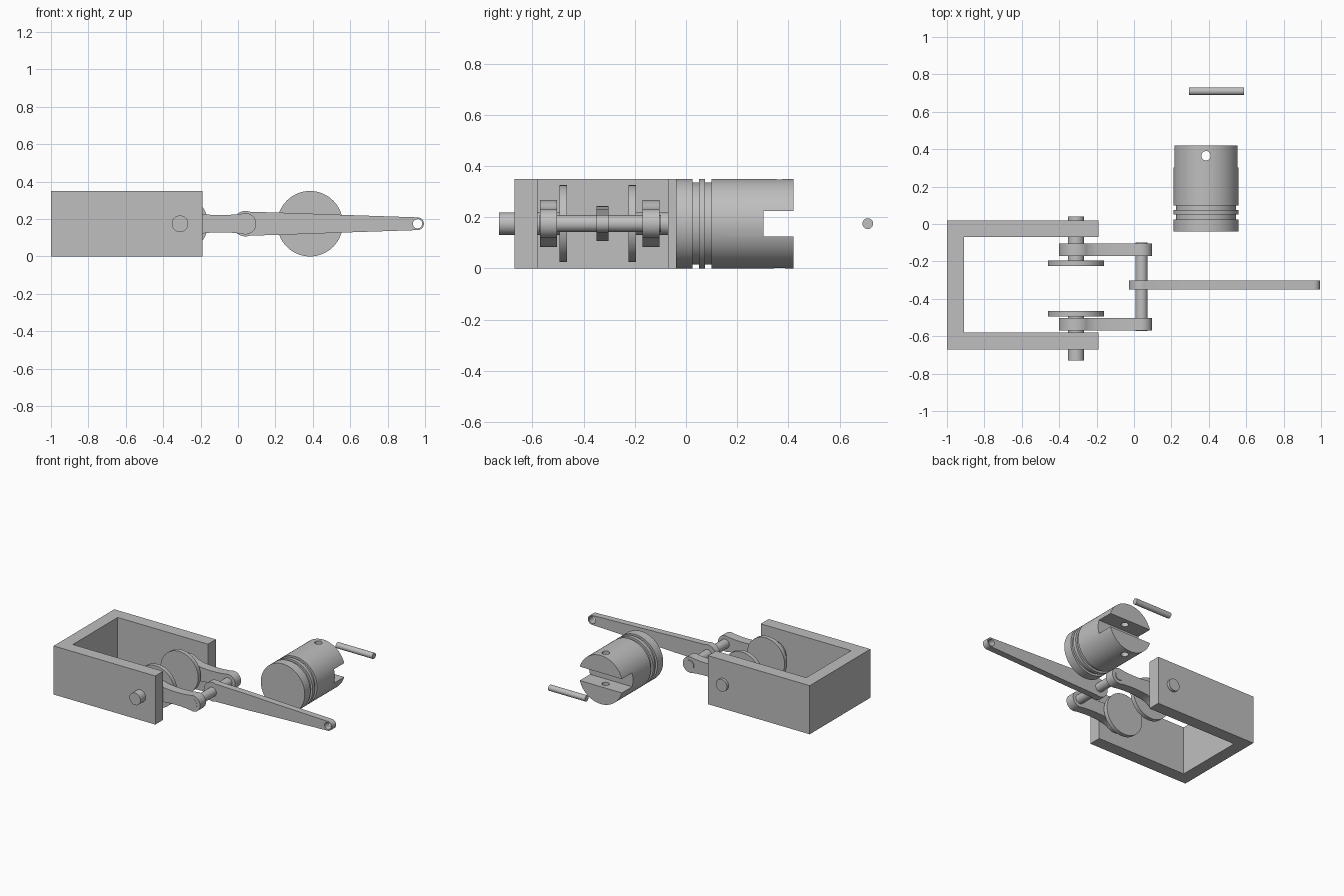
import bpy, bmesh
from math import sin, cos, radians, pi
from mathutils import Matrix, Vector

cube = bpy.data.objects.get("Cube")
if cube:
    bpy.data.objects.remove(cube, do_unlink=True)

GREY = (0.52, 0.52, 0.52, 1)
steel = bpy.data.materials.new("steel grey")
steel.use_nodes = True
steel.diffuse_color = GREY
steel.node_tree.nodes["Principled BSDF"].inputs["Base Color"].default_value = GREY

MID = 0.175          # height of every axis
SHAFT_X, CRANK_X, ROD_END_X = -0.31, 0.04, 0.96
FRAME_Y = -0.325     # centre line of frame and rod


def finish(name, bm):
    bmesh.ops.recalc_face_normals(bm, faces=bm.faces)
    mesh = bpy.data.meshes.new(name)
    bm.to_mesh(mesh)
    bm.free()
    mesh.materials.append(steel)
    ob = bpy.data.objects.new(name, mesh)
    bpy.context.collection.objects.link(ob)
    return ob


def activate(ob):
    bpy.ops.object.select_all(action='DESELECT')
    ob.select_set(True)
    bpy.context.view_layer.objects.active = ob


def smooth(ob):
    activate(ob)
    bpy.ops.object.shade_smooth_by_angle(angle=radians(30))


def prism(name, points, start, direction):
    """Extrude a flat outline of 3D points."""
    bm = bmesh.new()
    face = bm.faces.new([bm.verts.new(p) for p in points])
    new = bmesh.ops.extrude_face_region(bm, geom=[face])["geom"]
    verts = [v for v in new if isinstance(v, bmesh.types.BMVert)]
    bmesh.ops.translate(bm, verts=verts, vec=direction)
    bmesh.ops.translate(bm, verts=bm.verts, vec=start)
    return finish(name, bm)


def cylinder(name, a, b, radius, sides=32):
    a, b = Vector(a), Vector(b)
    bm = bmesh.new()
    turn = (b - a).to_track_quat('Z', 'Y').to_matrix().to_4x4()
    bmesh.ops.create_cone(bm, cap_ends=True, segments=sides, radius1=radius,
                          radius2=radius, depth=(b - a).length,
                          matrix=Matrix.Translation((a + b) / 2) @ turn)
    return finish(name, bm)


def box(name, low, high):
    x0, y0, z0 = low
    x1, y1, z1 = high
    return prism(name, [(x0, y0, 0), (x1, y0, 0), (x1, y1, 0), (x0, y1, 0)],
                 (0, 0, z0), (0, 0, z1 - z0))


def cut(ob, cutter):
    cutter.hide_render = True
    mod = ob.modifiers.new("cut", 'BOOLEAN')
    mod.operation, mod.solver, mod.object = 'DIFFERENCE', 'EXACT', cutter
    activate(ob)
    bpy.ops.object.modifier_apply(modifier=mod.name)
    bpy.data.objects.remove(cutter, do_unlink=True)


def link(name, big, small, neck, y0, y1):
    """Bar with two round ends; each end is (x, radius, tangent angle)."""
    bx, br, ba = big
    sx, sr, sa = small
    steps = 16
    top = []
    for i in range(steps + 1):
        a = pi + (radians(ba) - pi) * i / steps
        top.append((bx + br * cos(a), br * sin(a)))
    top += neck
    for i in range(steps + 1):
        a = radians(sa) * (1 - i / steps)
        top.append((sx + sr * cos(a), sr * sin(a)))
    outline = top + [(x, -z) for x, z in reversed(top[1:-1])]
    return prism(name, [(x, 0, z) for x, z in outline],
                 (0, y0, MID), (0, y1 - y0, 0))


# U-shaped frame
out, inn, wall = 0.345, 0.255, -0.91
u = [(-1, -out), (-0.19, -out), (-0.19, -inn), (wall, -inn),
     (wall, inn), (-0.19, inn), (-0.19, out), (-1, out)]
prism("frame", [(x, y, 0) for x, y in u], (0, FRAME_Y, 0), (0, 0, 0.35))

# Crank halves: shaft, disc and arm on each side
NECK = [(-0.2, 0.053), (-0.15, 0.048), (-0.1, 0.046), (-0.05, 0.047), (-0.01, 0.05)]
for side, shaft, disc, arm in (("front", (-0.73, -0.48), (-0.495, -0.465), (-0.57, -0.503)),
                               ("back", (-0.21, 0.04), (-0.225, -0.195), (-0.17, -0.103))):
    smooth(cylinder(side + "_shaft", (SHAFT_X, shaft[0], MID),
                    (SHAFT_X, shaft[1], MID), 0.044))
    smooth(cylinder(side + "_disc", (SHAFT_X, disc[0], MID),
                    (SHAFT_X, disc[1], MID), 0.15, 64))
    smooth(link(side + "_crank_arm", (SHAFT_X, 0.092, 45), (CRANK_X, 0.057, 110),
                NECK, *arm))

# Crank pin
smooth(cylinder("crank_pin", (CRANK_X, -0.572, MID), (CRANK_X, -0.098, MID), 0.033))

# Connecting rod with an eye at the far end
rod = link("connecting_rod", (CRANK_X, 0.068, 70), (ROD_END_X, 0.034, 85),
           [(0.3, 0.057), (0.6, 0.046)], -0.35, -0.303)
cut(rod, cylinder("rod_eye", (ROD_END_X, -0.5, MID), (ROD_END_X, -0.2, MID), 0.025))
smooth(rod)

# Piston: lathed profile with two ring grooves
R, G, PX = 0.175, 0.16, 0.385
profile = [(0, -0.04), (R, -0.04), (R, 0.025), (G, 0.025), (G, 0.05), (R, 0.05),
           (R, 0.075), (G, 0.075), (G, 0.1), (R, 0.1), (R, 0.42), (0, 0.42)]
bm = bmesh.new()
verts = [bm.verts.new((PX + r, y, MID)) for r, y in profile]
edges = [bm.edges.new(pair) for pair in zip(verts, verts[1:])]
bmesh.ops.spin(bm, geom=verts + edges, cent=(PX, 0, MID), axis=(0, 1, 0),
               angle=2 * pi, steps=64, use_duplicate=False)
bmesh.ops.remove_doubles(bm, verts=bm.verts, dist=0.0005)
piston = finish("piston", bm)
cut(piston, box("piston_slot", (0.1, 0.303, 0.125), (0.7, 0.5, 0.225)))
cut(piston, cylinder("pin_bore", (PX, 0.365, -0.1), (PX, 0.365, 0.5), 0.025))
smooth(piston)

# Loose wrist pin
smooth(cylinder("wrist_pin", (0.295, 0.71, MID), (0.587, 0.71, MID), 0.021))
